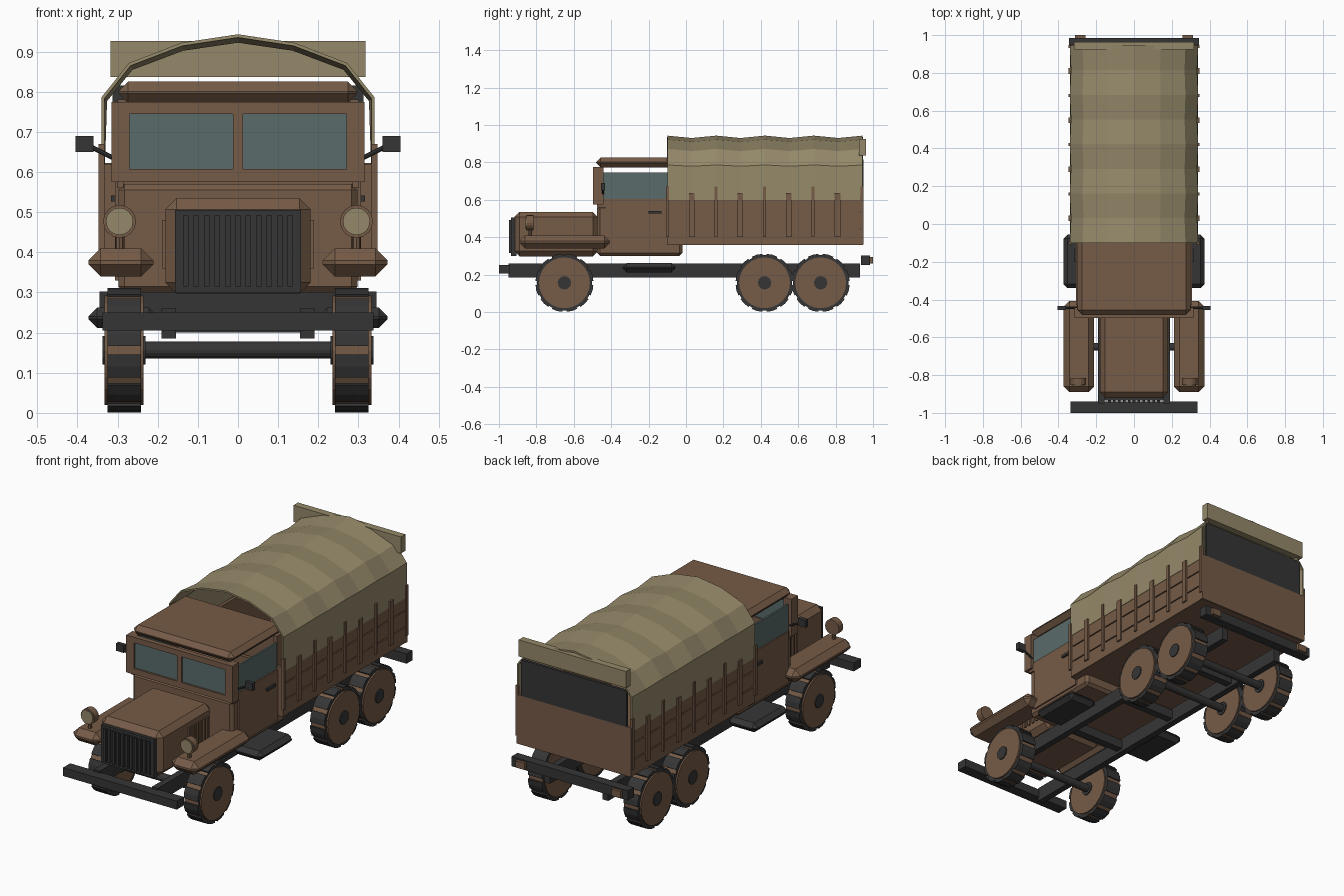
import bpy, bmesh, math
from mathutils import Vector, Matrix

if "Cube" in bpy.data.objects:
    bpy.data.objects.remove(bpy.data.objects["Cube"])


def material(name, rgb):
    m = bpy.data.materials.new(name)
    m.diffuse_color = (*rgb, 1)
    m.use_nodes = True
    m.node_tree.nodes["Principled BSDF"].inputs["Base Color"].default_value = m.diffuse_color
    return m


BROWN = material("brown_paint", (0.18, 0.105, 0.063))
TAN = material("tan_canvas", (0.30, 0.25, 0.142))
DARK = material("dark_metal", (0.036, 0.036, 0.036))
GLASS = material("blue_grey_glass", (0.10, 0.15, 0.145))


def finish(name, bm, *mats):
    bmesh.ops.recalc_face_normals(bm, faces=bm.faces)
    me = bpy.data.meshes.new(name)
    bm.to_mesh(me)
    bm.free()
    for m in mats:
        me.materials.append(m)
    ob = bpy.data.objects.new(name, me)
    bpy.context.collection.objects.link(ob)
    return ob


def box(name, x, y, z, mat, bevel=0.0):
    """Box from (min, max) ranges, with an optional flat chamfer."""
    bm = bmesh.new()
    bmesh.ops.create_cube(bm, size=1)
    for v in bm.verts:
        v.co = [r[0] if c < 0 else r[1] for c, r in zip(v.co, (x, y, z))]
    if bevel:
        bmesh.ops.bevel(bm, geom=bm.edges[:], offset=bevel, segments=1,
                        affect='EDGES', profile=0.5)
    return finish(name, bm, mat)


def pair(name, x, y, z, mat, bevel=0.0):
    box(name + "_right", x, y, z, mat, bevel)
    box(name + "_left", (-x[1], -x[0]), y, z, mat, bevel)


def rod(name, a, b, r, mat, sides=16):
    a, b = Vector(a), Vector(b)
    bm = bmesh.new()
    rot = (b - a).to_track_quat('Z', 'Y').to_matrix().to_4x4()
    bmesh.ops.create_cone(bm, cap_ends=True, segments=sides, radius1=r, radius2=r,
                          depth=(b - a).length,
                          matrix=Matrix.Translation((a + b) / 2) @ rot)
    return finish(name, bm, mat)


def tyre(name, x0, x1, y, z):
    """Dark tread blocks separated by twelve brown grooves."""
    bm = bmesh.new()
    pts = []
    for i in range(12):
        a = math.radians(30 * i)
        for da, r in ((4, 0.148), (4, 0.155), (15, 0.156), (26, 0.155), (26, 0.148)):
            t = a + math.radians(da)
            pts.append((y + r * math.cos(t), z + r * math.sin(t)))
    rings = [[bm.verts.new((x, *p)) for p in pts] for x in (x0, x1)]
    n = len(pts)
    for i in range(n):
        j = (i + 1) % n
        f = bm.faces.new((rings[0][i], rings[0][j], rings[1][j], rings[1][i]))
        f.material_index = 1 if i % 5 == 4 else 0
    for ring in rings:
        bm.faces.new(ring)
    finish(name, bm, DARK, BROWN)


# Chassis rails, cross members and bumpers
pair("chassis_rail", (0.155, 0.19), (-0.95, 0.93), (0.185, 0.26), DARK)
for i, y in enumerate((-0.3, 0.1, 0.57)):
    box(f"cross_member_{i}", (-0.16, 0.16), (y - 0.02, y + 0.02), (0.2, 0.25), DARK)
box("front_bumper", (-0.337, 0.337), (-1.0, -0.94), (0.205, 0.25), DARK)
box("rear_bumper", (-0.345, 0.345), (0.935, 0.985), (0.25, 0.302), DARK)
pair("tail_light", (0.257, 0.312), (0.985, 1.0), (0.258, 0.294), BROWN)
pair("running_board", (0.2, 0.373), (-0.34, -0.055), (0.212, 0.262), DARK, 0.022)

# Axles and six wheels
for i, y in enumerate((-0.65, 0.42, 0.72)):
    rod(f"axle_{i}", (-0.25, y, 0.157), (0.25, y, 0.157), 0.021, DARK)
    for side, s in (("right", 1), ("left", -1)):
        tyre(f"tyre_{i}_{side}", s * 0.241, s * 0.325, y, 0.156)
        rod(f"wheel_disc_{i}_{side}", (s * 0.235, y, 0.156), (s * 0.333, y, 0.156), 0.136, BROWN, 24)
        rod(f"hub_{i}_{side}", (s * 0.23, y, 0.156), (s * 0.338, y, 0.156), 0.036, DARK, 12)

# Hood with side louvers
box("hood", (-0.181, 0.181), (-0.918, -0.47), (0.297, 0.535), BROWN, 0.028)
for i in range(6):
    y = -0.68 + 0.03 * i
    pair(f"hood_louver_{i}", (0.178, 0.189), (y, y + 0.014), (0.36, 0.48), BROWN)

# Grille with vertical bars
box("grille", (-0.157, 0.157), (-0.935, -0.905), (0.3, 0.505), DARK)
for i in range(11):
    x = -0.13 + 0.026 * i
    box(f"grille_bar_{i}", (x - 0.007, x + 0.007), (-0.946, -0.934), (0.315, 0.492), DARK)

# Fenders and headlights
pair("fender", (0.211, 0.372), (-0.89, -0.407), (0.34, 0.41), BROWN, 0.03)
for side, s in (("right", 1), ("left", -1)):
    x = s * 0.295
    rod(f"headlight_{side}", (x, -0.852, 0.477), (x, -0.815, 0.477), 0.041, BROWN)
    rod(f"headlight_lens_{side}", (x, -0.857, 0.477), (x, -0.85, 0.477), 0.034, TAN)
    rod(f"headlight_post_{side}", (x, -0.833, 0.4), (x, -0.833, 0.445), 0.01, BROWN, 8)

# Cab body, doors and handles
box("cab_body", (-0.298, 0.298), (-0.475, -0.02), (0.3, 0.57), BROWN, 0.015)
pair("door", (0.29, 0.306), (-0.43, -0.1), (0.33, 0.605), BROWN)
pair("door_handle", (0.3, 0.316), (-0.2, -0.13), (0.526, 0.541), DARK)
box("cab_back_wall", (-0.298, 0.298), (-0.06, -0.03), (0.55, 0.78), BROWN)
pair("cab_sill", (0.285, 0.302), (-0.475, -0.03), (0.56, 0.605), BROWN)

# Windshield frame, panes and side windows
box("windshield_sill", (-0.315, 0.315), (-0.497, -0.47), (0.575, 0.607), BROWN)
box("windshield_header", (-0.315, 0.315), (-0.497, -0.47), (0.745, 0.775), BROWN)
box("windshield_mullion", (-0.013, 0.013), (-0.497, -0.47), (0.6, 0.75), BROWN)
pair("windshield_post", (0.27, 0.315), (-0.497, -0.442), (0.575, 0.775), BROWN)
pair("windshield_pane", (0.01, 0.275), (-0.487, -0.478), (0.603, 0.748), GLASS)
pair("side_window", (0.29, 0.299), (-0.445, -0.1), (0.6, 0.745), GLASS)
pair("rear_post", (0.28, 0.3), (-0.1, -0.03), (0.56, 0.78), BROWN)

# Cab roof with chamfered edges
box("roof", (-0.298, 0.298), (-0.48, -0.03), (0.772, 0.825), BROWN, 0.024)

# Wing mirrors
pair("mirror", (0.36, 0.405), (-0.455, -0.433), (0.65, 0.69), DARK)
for side, s in (("right", 1), ("left", -1)):
    rod(f"mirror_arm_{side}", (s * 0.305, -0.444, 0.632), (s * 0.365, -0.444, 0.662), 0.006, DARK, 8)

# Cargo bed: floor, ends, plank sides and stakes
box("bed_floor", (-0.335, 0.335), (-0.1, 0.945), (0.358, 0.39), BROWN)
box("bed_front_board", (-0.335, 0.335), (-0.1, -0.08), (0.36, 0.62), BROWN)
box("tailgate", (-0.34, 0.34), (0.93, 0.95), (0.36, 0.622), BROWN)
pair("bed_side", (0.315, 0.331), (-0.1, 0.945), (0.36, 0.62), BROWN)
for i in range(3):
    z = 0.36 + 0.088 * i
    pair(f"bed_plank_{i}", (0.33, 0.338), (-0.1, 0.945), (z, z + 0.082), BROWN)
for i in range(9):
    y = -0.1 + 0.13 * i
    tall = i % 2 == 0
    w = 0.008 if tall else 0.015
    pair(f"stake_{i}", (0.332, 0.347), (y - w, y + w),
         (0.4, 0.67 if tall else 0.637), BROWN)

# Canvas cover: thin arch sagging between the hoops
half = [(0.336, 0.6), (0.336, 0.785), (0.27, 0.868), (0.14, 0.918), (0, 0.939)]
arch = half + [(-x, z) for x, z in half[-2::-1]]
bm = bmesh.new()
rows = []
for k in range(9):
    sag = 0.982 if k % 2 else 1.0
    rows.append([bm.verts.new((x * (sag if z > 0.6 else 1), -0.1 + 0.1306 * k,
                               0.6 + (z - 0.6) * (sag - 0.02 * (k % 2))))
                 for x, z in arch])
for a, b in zip(rows, rows[1:]):
    for i in range(len(arch) - 1):
        bm.faces.new((a[i], a[i + 1], b[i + 1], b[i]))
cover = finish("canvas_cover", bm, TAN)
thick = cover.modifiers.new("thickness", 'SOLIDIFY')
thick.thickness = 0.008
thick.offset = 0

# Rear curtain opening and rolled-up flap
box("rear_curtain", (-0.312, 0.312), (0.936, 0.95), (0.62, 0.815), DARK)
box("rear_flap", (-0.318, 0.318), (0.925, 0.963), (0.837, 0.926), TAN)
